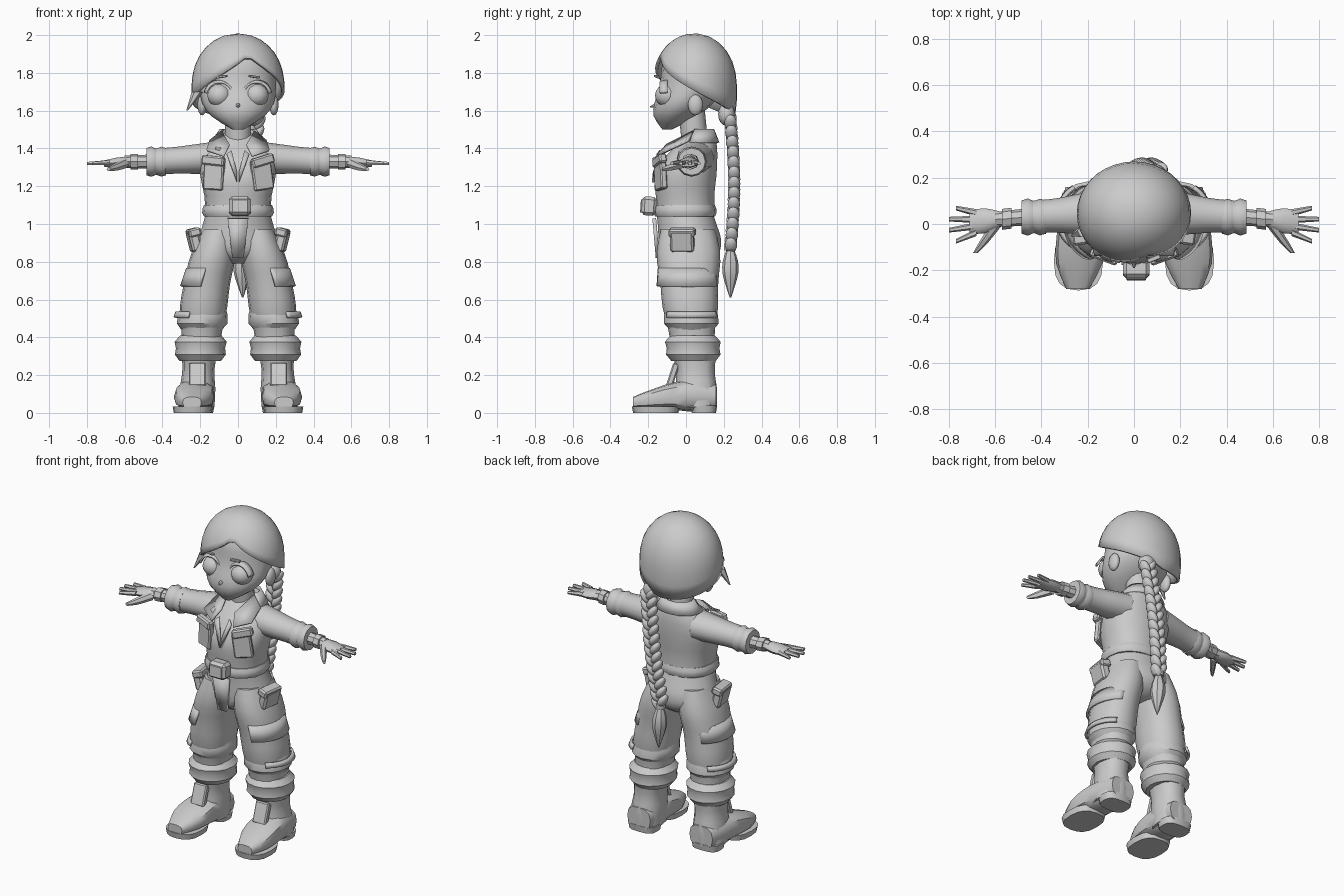
import bpy, bmesh, math
from mathutils import Vector, Matrix

cube = bpy.data.objects.get("Cube")
if cube:
    bpy.data.objects.remove(cube, do_unlink=True)

shade = .6
grey = bpy.data.materials.new("plain_grey")
grey.use_nodes = True
grey.diffuse_color = (shade, shade, shade, 1)
grey.node_tree.nodes["Principled BSDF"].inputs["Base Color"].default_value = (shade, shade, shade, 1)


def finish(name, bm, mirror=False, thick=0, sharp=40):
    """Turn a bmesh into a shaded object, optionally thickened and mirrored."""
    bmesh.ops.recalc_face_normals(bm, faces=bm.faces)
    mesh = bpy.data.meshes.new(name)
    bm.to_mesh(mesh)
    bm.free()
    mesh.materials.append(grey)
    part = bpy.data.objects.new(name, mesh)
    bpy.context.collection.objects.link(part)
    bpy.ops.object.select_all(action='DESELECT')
    part.select_set(True)
    bpy.context.view_layer.objects.active = part
    bpy.ops.object.shade_smooth_by_angle(angle=math.radians(sharp))
    if thick:
        solid = part.modifiers.new("thickness", 'SOLIDIFY')
        solid.thickness, solid.offset = thick, 0
    if mirror:
        part.modifiers.new("other_side", 'MIRROR')


def sample(values, t):
    """Smooth curve through evenly spaced values, with t running from start to end."""
    last = len(values) - 1
    if last == 0:
        return values[0]
    i = min(int(t * last), last - 1)
    f = t * last - i
    b, c = values[i], values[i + 1]
    a = values[i - 1] if i > 0 else b * 2 - c
    d = values[i + 2] if i + 2 <= last else c * 2 - b
    return b + ((c - a) * f + (a * 2 - b * 5 + c * 4 - d) * f ** 2 + ((b - c) * 3 + d - a) * f ** 3) / 2


def tube(name, path, width, ratio=(1,), steps=8, sides=16, power=2, arc=None, mirror=False, thick=0):
    """Skin rounded sections along a path; width and ratio vary along it, arc leaves it open."""
    path = [Vector(p) for p in path]
    span = path[-1] - path[0]
    along = max(range(3), key=lambda k: abs(span[k]))
    across, other = [k for k in range(3) if k != along]
    start, end = arc or (0, 360)
    bm = bmesh.new()
    rows = []
    for step in range(steps + 1):
        t = step / steps
        wide, row = sample(width, t), []
        for i in range(sides + bool(arc)):
            angle = math.radians(start + (end - start) * i / sides)
            c, s = math.cos(angle), math.sin(angle)
            point = sample(path, t).copy()
            point[across] += wide * math.copysign(abs(c) ** (2 / power), c)
            point[other] += wide * sample(ratio, t) * math.copysign(abs(s) ** (2 / power), s)
            row.append(bm.verts.new(point))
        rows.append(row)
    for low, high in zip(rows, rows[1:]):
        for i in range(sides):
            j = (i + 1) % len(low)
            bm.faces.new((low[i], low[j], high[j], high[i]))
    if not arc:
        bm.faces.new(rows[0])
        bm.faces.new(rows[-1])
    finish(name, bm, mirror, thick)


def box(name, centre, size, turn=(0, 0, 0), mirror=False):
    bm = bmesh.new()
    bmesh.ops.create_cube(bm, size=1)
    bmesh.ops.scale(bm, vec=size, verts=bm.verts)
    bmesh.ops.bevel(bm, geom=bm.edges[:], offset=min(size) / 5, segments=1, affect='EDGES')
    for angle, axis in zip(turn, 'XYZ'):
        bmesh.ops.rotate(bm, verts=bm.verts, matrix=Matrix.Rotation(math.radians(angle), 3, axis))
    bmesh.ops.translate(bm, vec=centre, verts=bm.verts)
    finish(name, bm, mirror, sharp=25)


def ball(name, centre, radii, tilt=0, mirror=False):
    bm = bmesh.new()
    place = Matrix.Translation(centre) @ Matrix.Rotation(math.radians(tilt), 4, 'Y')
    bmesh.ops.create_uvsphere(bm, u_segments=14, v_segments=8, radius=1,
                              matrix=place @ Matrix.Diagonal((*radii, 1)))
    finish(name, bm, mirror)


def plate(name, points, thick=.012, mirror=False):
    bm = bmesh.new()
    bm.faces.new([bm.verts.new(p) for p in points])
    finish(name, bm, mirror, thick)


# Head, face and neck
tube("head", [(0, -.1, 1.5), (0, .02, 1.71), (0, .03, 1.92)], [.03, .14, .19, .2, .2, .19, .14], [.82], steps=12)
tube("neck", [(0, .05, 1.4), (0, .03, 1.6)], [.07], steps=1)
tube("nose", [(0, -.13, 1.64), (0, -.19, 1.62)], [.025, .004], steps=1, sides=6)
eye = Vector((.098, -.098, 1.68))
ball("eyes", eye, (.066, .066, .062), mirror=True)
tube("eyelids", [eye - Vector((0, .04, 0)), eye], [.07, .08], steps=1, arc=(10, 170), mirror=True, thick=.01)
box("eyebrows", (.085, -.15, 1.78), (.06, .02, .012), (0, 8, 22), mirror=True)
box("mouth", (0, -.157, 1.56), (.04, .01, .006))
ball("ears", (.19, .05, 1.63), (.025, .04, .055), mirror=True)

# Hair cap whose lower edge falls away from an off-centre parting
bm = bmesh.new()
crown = bm.verts.new((0, .06, 2))
columns, levels, strips = 36, 8, []
for i in range(columns):
    degrees = 360 * i / columns - 180
    s, c = math.sin(math.radians(degrees)), math.cos(math.radians(degrees))
    fall = max(0, 1 - abs(degrees - 15) / 180)
    low = 1.57 + .32 * fall ** 1.6
    strip = []
    for k in range(levels):
        z = 2 - (2 - low) * ((k + 1) / levels) ** 1.6
        r = math.sqrt(1 - max(0, (z - 1.71) / .29) ** 2.3) - max(0, 1.66 - z) / 2
        strip.append(bm.verts.new((.238 * r * s, .045 - .216 * r * c, z)))
    strips.append(strip)
for a, b in zip(strips, strips[1:] + strips[:1]):
    bm.faces.new((crown, a[0], b[0]))
    for k in range(levels - 1):
        bm.faces.new((a[k], a[k + 1], b[k + 1], b[k]))
finish("hair_cap", bm, thick=.018, sharp=50)
tube("hair_lock", [(-.215, -.03, 1.7), (-.27, -.05, 1.6)], [.03, .004], steps=2, sides=6)

# Braid of crossing strands with a tied tuft
links = 13
for i in range(links):
    t = i / (links - 1)
    x, y, z = .095 - .08 * t, .235 + .02 * math.sin(3 * t), 1.55 - .65 * t
    for side in (-1, 1):
        ball("braid_strand", (x + side * .02, y, z - side * .012), (.024, .033, .046), side * 32)
ball("braid_root", (.085, .215, 1.58), (.055, .045, .06))
tube("braid_tie", [(.015, .235, .9), (.015, .235, .86)], [.03], steps=1)
tube("braid_tuft", [(.015, .235, .87), (.025, .235, .61)], [.018, .04, .042, .025, .004], sides=8)

# Jacket, collar and belt
tube("jacket", [(0, 0, 1.04), (0, 0, 1.26), (0, .08, 1.48)], [.172, .178, .2, .19, .085],
     [.89, .88, .82, .7, .8], sides=18, power=2.3)
tube("belt", [(0, -.005, 1.04), (0, -.005, 1.1)], [.18, .19, .188, .18], [.88], steps=3, power=2.3)
tube("collar_back", [(0, .065, 1.43), (0, .075, 1.5)], [.14, .09], [.75], steps=1, arc=(-25, 205), thick=.014)
plate("collar_flaps", [(.085, .04, 1.49), (.15, .01, 1.44), (.165, -.1, 1.39), (.075, -.155, 1.36),
                       (.045, -.1, 1.42)], mirror=True)
plate("lapels", [(.035, -.135, 1.39), (.06, -.15, 1.37), (.005, -.175, 1.22), (.005, -.17, 1.27)], mirror=True)
box("buckle", (.01, -.195, 1.095), (.115, .08, .1), (-4, 0, 0))
box("buckle_face", (.01, -.235, 1.095), (.085, .012, .07), (-4, 0, 0))
for side, name, lean in ((1, "left", -8), (-1, "right", 3)):
    box(name + "_chest_pocket", (side * .127, -.135, 1.26), (.11, .035, .16), (0, lean, side * 20))
    box(name + "_pocket_flap", (side * .13, -.14, 1.335), (.125, .042, .05), (0, lean * 2, side * 20))

# Sleeves, wrists and hands
tube("sleeves", [(.13, .05, 1.35), (.44, .03, 1.33)], [.1, .088, .074, .07], [.85, .88, .95, 1], sides=12, mirror=True)
tube("sleeve_cuffs", [(.38, .03, 1.33), (.485, .03, 1.33)], [.072, .079, .069, .08, .072], steps=4, sides=12, mirror=True)
tube("wrists", [(.46, .03, 1.33), (.6, .02, 1.33)], [.038, .032], steps=2, sides=8, mirror=True)
tube("bracelets", [(.53, .025, 1.33), (.57, .02, 1.33)], [.045], [.93], steps=1, sides=8, mirror=True)
tube("palms", [(.58, .02, 1.33), (.71, .008, 1.32)], [.034, .054, .05], [.8, .5, .35], steps=4, sides=10, mirror=True)
for spread in range(4):
    root, tip = .028 * spread - .036, .048 * spread - .075
    reach = .8 - .03 * (spread in (0, 3))
    tube("fingers", [(.68, root, 1.325), (reach, tip, 1.32)], [.016, .01], steps=2, sides=6, mirror=True)
tube("thumbs", [(.6, -.01, 1.32), (.65, -.08, 1.3), (.685, -.125, 1.29)], [.026, .02, .01], steps=4, sides=6, mirror=True)

# Trousers
tube("hips", [(0, .02, .79), (0, .02, .92), (0, -.005, 1.05)], [.08, .2, .21, .19, .172], [1.1, .8, .8, .84, .88], sides=18)
tube("trouser_legs", [(.1, .01, .97), (.175, .02, .62), (.2, .04, .28)], [.09, .12, .122, .125, .105, .1],
     [1.6, 1.3, 1.15, 1.15], steps=12, power=2.2, mirror=True)
tube("knee_folds", [(.193, .03, .43), (.183, .025, .56)], [.1, .134, .132, .118], [1.08], steps=3, mirror=True)
tube("trouser_cuffs", [(.2, .04, .275), (.197, .035, .41)], [.11, .135, .13, .138, .11], [1.07], steps=4, mirror=True)
tube("side_flaps", [(.162, .01, .67), (.136, .01, .765)], [.138, .132], [1.2], steps=1, arc=(-75, 65),
     mirror=True, thick=.014)
tube("knee_straps", [(.19, .03, .505), (.186, .03, .535)], [.145, .138], [1.05], steps=1, arc=(-60, 60),
     mirror=True, thick=.014)
box("hip_pockets", (.232, -.02, .91), (.055, .125, .115), (0, 14, -8), mirror=True)
box("hip_pocket_flaps", (.235, -.02, .955), (.065, .14, .045), (0, 14, -8), mirror=True)
plate("fly_panel", [(-.055, -.168, 1.03), (.055, -.168, 1.03), (.03, -.15, .82), (-.03, -.15, .82)], thick=.02)

# Boots with split soles
tube("boot_shafts", [(.22, .06, .03), (.205, .045, .31)], [.095, .095, .085, .092], [1.1, 1.25], sides=12, power=2.4, mirror=True)
tube("boot_feet", [(.243, -.28, .055), (.23, -.06, .09), (.216, .16, .085)], [.05, .1, .105, .097, .08],
     [.6, .53, .7, .88, .85], sides=12, power=2.7, mirror=True)
tube("front_soles", [(.24, -.16, 0), (.24, -.16, .035)], [.1, .106], [1.2], steps=1, power=2.6, mirror=True)
tube("heels", [(.22, .095, 0), (.22, .095, .04)], [.088, .096], [.73], steps=1, power=3, mirror=True)
box("boot_tongues", (.215, -.07, .2), (.09, .035, .13), (-18, 0, 0), mirror=True)
